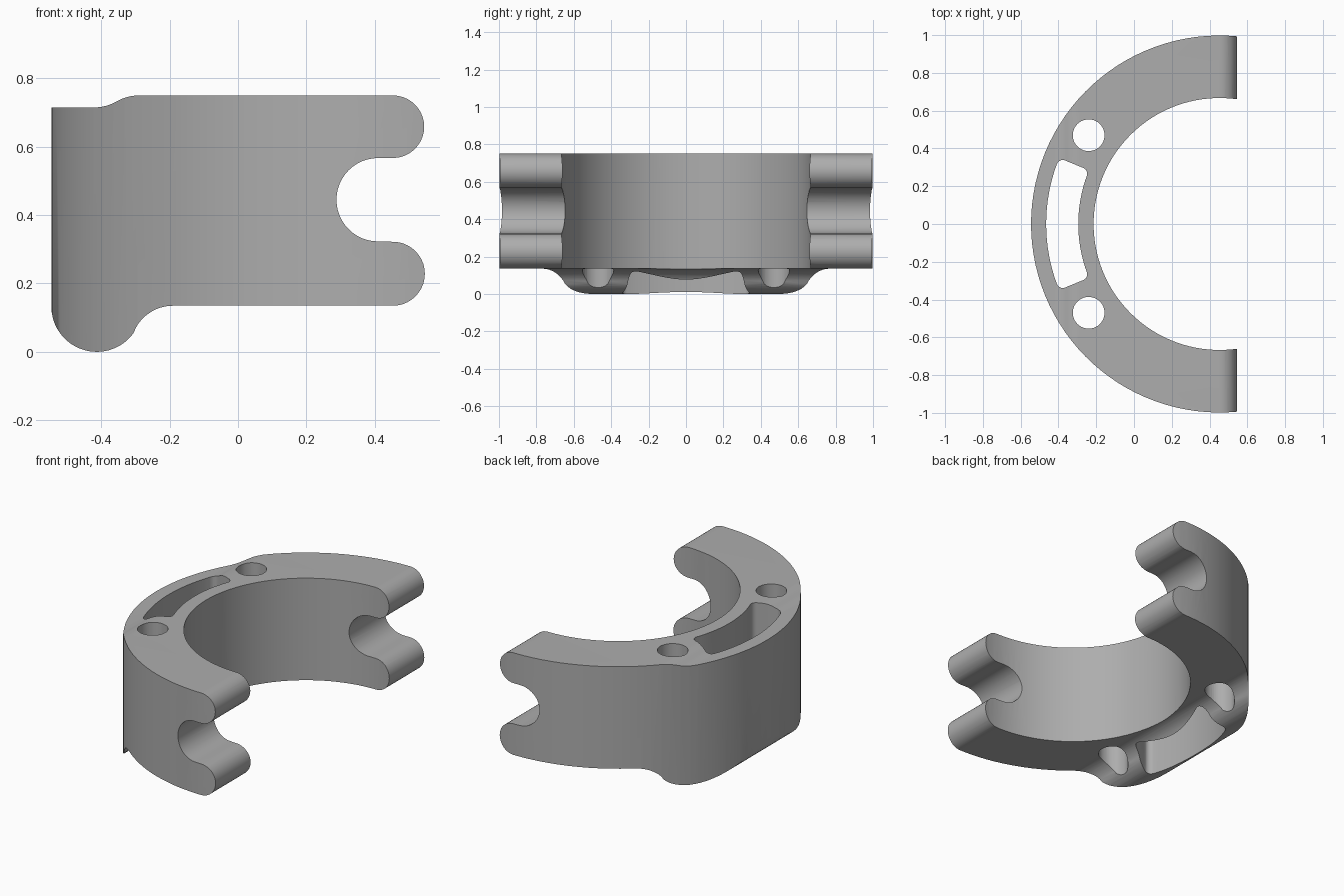
import bpy, bmesh
from math import sin, cos, radians, pi

cube = bpy.data.objects.get("Cube")
if cube:
    bpy.data.objects.remove(cube, do_unlink=True)

CX = 0.453                 # centre of the ring arcs
R_OUT, R_IN = 0.998, 0.667


def arc(cx, cy, r, a0, a1, n=16):
    """Points along a circular arc, angles in degrees."""
    angles = [radians(a0 + (a1 - a0) * i / n) for i in range(n + 1)]
    return [(cx + r * cos(a), cy + r * sin(a)) for a in angles]


def prism(name, outline, axis, lo, hi):
    """Extrude a closed 2D outline along y (outline in x, z) or z (outline in x, y)."""
    bm = bmesh.new()
    place = (lambda p: (p[0], lo, p[1])) if axis == 'y' else (lambda p: (p[0], p[1], lo))
    face = bm.faces.new([bm.verts.new(place(p)) for p in outline])
    out = bmesh.ops.extrude_face_region(bm, geom=[face])
    verts = [v for v in out["geom"] if isinstance(v, bmesh.types.BMVert)]
    d = hi - lo
    bmesh.ops.translate(bm, verts=verts, vec=(0, d, 0) if axis == 'y' else (0, 0, d))
    bmesh.ops.recalc_face_normals(bm, faces=bm.faces)
    mesh = bpy.data.meshes.new(name)
    bm.to_mesh(mesh)
    bm.free()
    obj = bpy.data.objects.new(name, mesh)
    bpy.context.collection.objects.link(obj)
    return obj


def boolean(target, tool, operation):
    tool.hide_render = True
    mod = target.modifiers.new(operation, 'BOOLEAN')
    mod.operation, mod.solver, mod.object = operation, 'EXACT', tool
    bpy.context.view_layer.objects.active = target
    bpy.ops.object.modifier_apply(modifier=mod.name)
    bpy.data.objects.remove(tool, do_unlink=True)


# Side profile: stepped top, two rounded fingers with a notch, rounded foot
side = [(-0.546, 0.715)]
side += arc(-0.42, 0.844, 0.129, -90, -60, 6)
side += arc(-0.29, 0.621, 0.129, 120, 90, 6)[1:]
side += arc(CX, 0.6585, 0.0915, 90, -90, 20)
side += arc(0.41, 0.445, 0.122, 90, 270, 24)
side += arc(CX, 0.2285, 0.0935, 90, -90, 20)
side += arc(-0.19, 0.011, 0.124, 90, 151, 10)
side += arc(-0.413, 0.133, 0.133, -29, -180, 20)[1:]

# Clamp body: C-shaped plan trimmed by the side profile
plan = arc(CX, 0, R_OUT, 78, 282, 64) + arc(CX, 0, R_IN, 282, 78, 64)
body = prism("clamp_body", plan, 'z', -0.2, 1.0)
boolean(body, prism("side_trim", side, 'y', -1.2, 1.2), 'INTERSECT')

# Bolt holes
for s in (-1, 1):
    hole = arc(-0.24, 0.47 * s, 0.084, 0, 360, 40)[:-1]
    boolean(body, prism("bolt_hole", hole, 'z', -0.3, 1.1), 'DIFFERENCE')

# Curved slot: a rounded rectangle in arc length and radius, bent round the ring
r_mid, half_r, half_s, fillet = 0.833, 0.085, 0.325, 0.032
rect = []
for sx, sy, a in ((1, 1, 0), (-1, 1, 90), (-1, -1, 180), (1, -1, 270)):
    rect += arc(sx * (half_s - fillet), sy * (half_r - fillet), fillet, a, a + 90, 6)
    if sx == sy:           # subdivide the long sides so they follow the ring
        run = half_s - fillet
        rect += [(sx * run * (1 - i / 8), sy * half_r) for i in range(1, 16)]
slot = [(CX + (r_mid + r) * cos(pi - s / r_mid), (r_mid + r) * sin(pi - s / r_mid))
        for s, r in rect]
boolean(body, prism("slot", slot, 'z', -0.3, 1.1), 'DIFFERENCE')

# Grey metal
mat = bpy.data.materials.new("grey_metal")
mat.use_nodes = True
grey = (0.42, 0.42, 0.42, 1)
mat.diffuse_color = grey
mat.node_tree.nodes["Principled BSDF"].inputs["Base Color"].default_value = grey
body.data.materials.clear()
body.data.materials.append(mat)

bpy.ops.object.select_all(action='DESELECT')
body.select_set(True)
bpy.context.view_layer.objects.active = body
bpy.ops.object.shade_smooth_by_angle(angle=radians(30))
